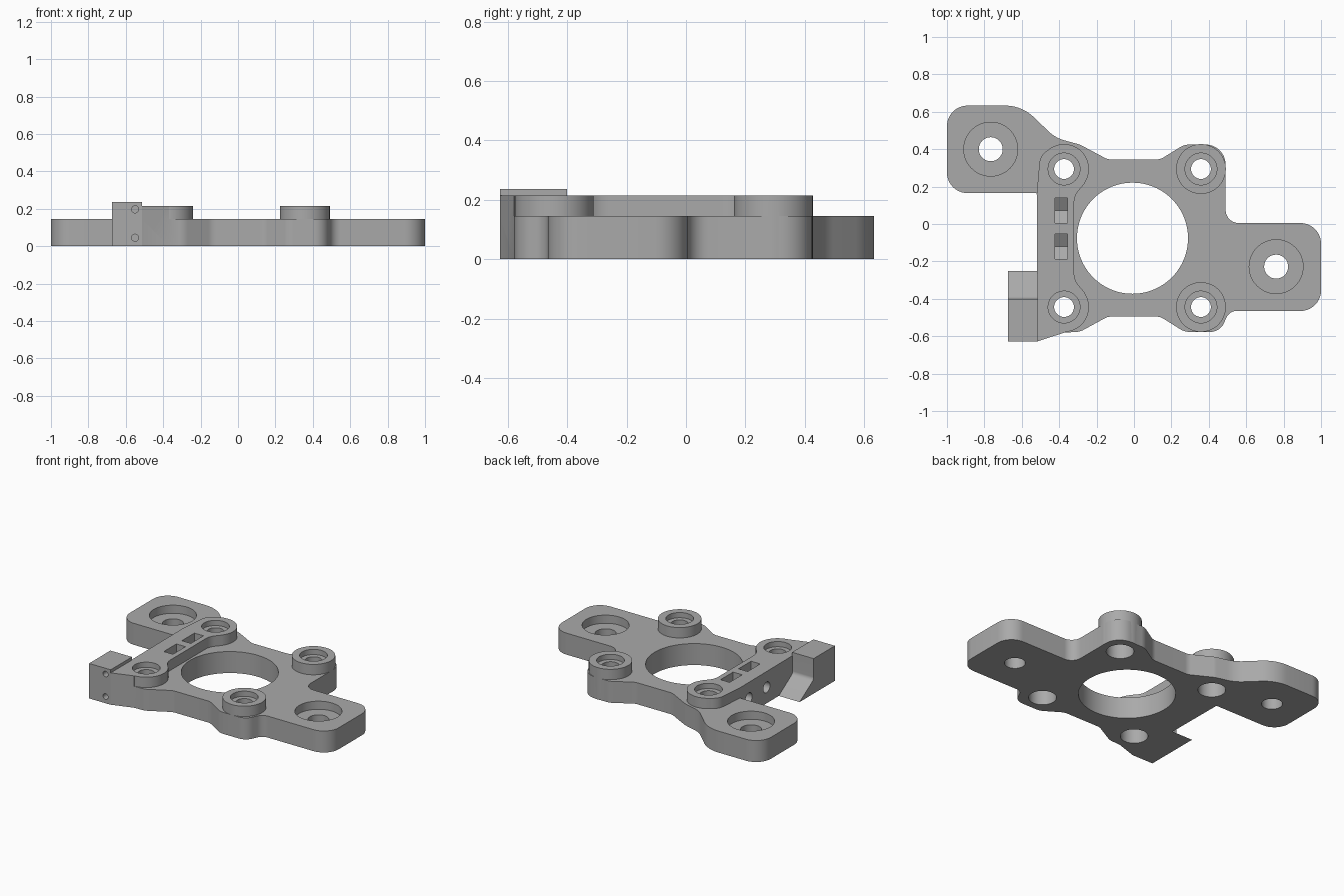
import bpy, bmesh, math
from mathutils import Vector, Matrix

if "Cube" in bpy.data.objects:
    bpy.data.objects.remove(bpy.data.objects["Cube"])

grey = bpy.data.materials.new("plain grey")
grey.use_nodes = True
COLOUR = (0.40, 0.40, 0.40, 1)
grey.diffuse_color = COLOUR
grey.node_tree.nodes["Principled BSDF"].inputs["Base Color"].default_value = COLOUR

PLATE_TOP, BOSS_TOP = 0.145, 0.215
BOSS_R = 0.133


def make_object(name, bm):
    bmesh.ops.recalc_face_normals(bm, faces=bm.faces)
    mesh = bpy.data.meshes.new(name)
    bm.to_mesh(mesh)
    bm.free()
    mesh.materials.append(grey)
    obj = bpy.data.objects.new(name, mesh)
    bpy.context.collection.objects.link(obj)
    return obj


def rounded(corners, steps=10):
    """Outline from (x, y, fillet radius) corners."""
    points = []
    for i, (x, y, r) in enumerate(corners):
        p = Vector((x, y))
        a = Vector(corners[i - 1][:2]) - p
        b = Vector(corners[(i + 1) % len(corners)][:2]) - p
        if r == 0:
            points.append(p)
            continue
        half = a.angle(b) / 2
        reach = min(r / math.tan(half), a.length * 0.49, b.length * 0.49)
        r = reach * math.tan(half)
        a.normalize()
        b.normalize()
        centre = p + (a + b).normalized() * r / math.sin(half)
        start, end = p + a * reach - centre, p + b * reach - centre
        turn = start.angle_signed(end)
        for k in range(steps + 1):
            points.append(centre + Matrix.Rotation(-turn * k / steps, 2) @ start)
    return points


def prism(name, outline, low, high, axis="z"):
    """Extrude an outline along z, or a (y, z) outline along x."""
    bm = bmesh.new()
    place = (lambda p, h: (p[0], p[1], h)) if axis == "z" else (lambda p, h: (h, p[0], p[1]))
    bottom = [bm.verts.new(place(p, low)) for p in outline]
    top = [bm.verts.new(place(p, high)) for p in outline]
    bm.faces.new(bottom)
    bm.faces.new(top)
    for i in range(len(outline)):
        bm.faces.new((bottom[i - 1], bottom[i], top[i], top[i - 1]))
    return make_object(name, bm)


def lathe(name, centre, profile, direction=(0, 0, 1), sides=64):
    """Stepped round solid; profile is (radius, distance along the axis)."""
    bm = bmesh.new()
    rings = [[bm.verts.new((r * math.cos(math.tau * k / sides),
                            r * math.sin(math.tau * k / sides), h))
              for k in range(sides)] for r, h in profile]
    bm.faces.new(rings[0])
    bm.faces.new(rings[-1])
    for low, high in zip(rings, rings[1:]):
        for k in range(sides):
            bm.faces.new((low[k - 1], low[k], high[k], high[k - 1]))
    spin = Vector((0, 0, 1)).rotation_difference(Vector(direction)).to_matrix().to_4x4()
    bm.transform(Matrix.Translation(centre) @ spin)
    return make_object(name, bm)


def combine(target, tool, operation):
    tool.hide_render = True
    mod = target.modifiers.new(operation.lower(), "BOOLEAN")
    mod.operation, mod.object, mod.solver = operation, tool, "EXACT"
    bpy.context.view_layer.objects.active = target
    bpy.ops.object.modifier_apply(modifier=mod.name)
    bpy.data.objects.remove(tool)


# Main plate with its two mounting ears
plate = prism("mounting_plate", rounded([
    (-1, 0.633, 0.11), (-0.6, 0.633, 0.22), (-0.42, 0.46, 0.2), (-0.29, 0.425, 0.1),
    (-0.14, 0.345, 0.08), (0.14, 0.345, 0.08), (0.27, 0.425, 0.1), (0.49, 0.425, 0.13),
    (0.49, 0.005, 0.07), (1, 0.005, 0.11), (1, -0.465, 0.11), (0.51, -0.465, 0.06),
    (0.46, -0.577, 0.08), (0.27, -0.577, 0.1), (0.14, -0.495, 0.08), (-0.14, -0.495, 0.08),
    (-0.29, -0.577, 0.1), (-0.37, -0.58, 0), (-0.515, -0.627, 0), (-0.52, 0.165, 0),
    (-1, 0.165, 0.11)]), 0, PLATE_TOP)

# Raised bar joining the two bosses on one side
bar = prism("raised_bar", rounded([
    (-0.515, -0.627, 0), (-0.37, -0.58, 0), (-0.265, -0.365, 0), (-0.32, -0.30, 0.1),
    (-0.32, 0.15, 0.1), (-0.265, 0.215, 0), (-0.37, 0.42, 0), (-0.50, 0.39, 0.12),
    (-0.52, 0.165, 0.1)]), 0, BOSS_TOP)
combine(plate, bar, "UNION")

# Four round bosses
boss_places = [(x, y, 0) for x in (-0.374, 0.358) for y in (-0.444, 0.294)]
for place in boss_places:
    boss = lathe("boss", place, [(BOSS_R, 0), (BOSS_R, BOSS_TOP)])
    combine(plate, boss, "UNION")

# Side block with a sloped foot
block = prism("side_block", rounded([
    (-0.627, 0, 0), (-0.25, 0, 0), (-0.40, 0.095, 0.03), (-0.40, 0.236, 0),
    (-0.627, 0.236, 0)]), -0.673, -0.512, "x")
combine(plate, block, "UNION")

# Central opening
combine(plate, lathe("opening", (-0.008, -0.076, 0), [(0.297, -0.1), (0.297, 0.4)], sides=96),
        "DIFFERENCE")

# Stepped bolt holes in the bosses
for place in boss_places:
    combine(plate, lathe("boss_hole", place, [
        (0.085, -0.1), (0.085, 0.12), (0.053, 0.12), (0.053, 0.18), (0.085, 0.18),
        (0.085, 0.3)]), "DIFFERENCE")

# Counterbored holes in the ears
for place in ((-0.766, 0.4, 0), (0.76, -0.228, 0)):
    combine(plate, lathe("ear_hole", place, [
        (0.064, -0.1), (0.064, 0.09), (0.144, 0.09), (0.144, 0.3)]), "DIFFERENCE")

# Nut pockets with pointed floors, and the screw holes leading into them
for y in (0.072, -0.12):
    pocket = [(y - 0.067, 0.3), (y - 0.067, 0.07), (y, 0.03), (y + 0.067, 0.07), (y + 0.067, 0.3)]
    combine(plate, prism("nut_pocket", pocket, -0.423, -0.355, "x"), "DIFFERENCE")
    combine(plate, lathe("screw_hole", (-0.6, y, 0.108), [(0.036, 0), (0.036, 0.21)],
                         (1, 0, 0), 32), "DIFFERENCE")

# Small pin holes in the front of the block
for z in (0.045, 0.197):
    combine(plate, lathe("pin_hole", (-0.55, -0.7, z), [(0.019, 0), (0.019, 0.2)],
                         (0, 1, 0), 24), "DIFFERENCE")

# Smooth round walls, sharp edges
bpy.ops.object.select_all(action="DESELECT")
plate.select_set(True)
bpy.context.view_layer.objects.active = plate
bpy.ops.object.shade_smooth_by_angle(angle=math.radians(30))
